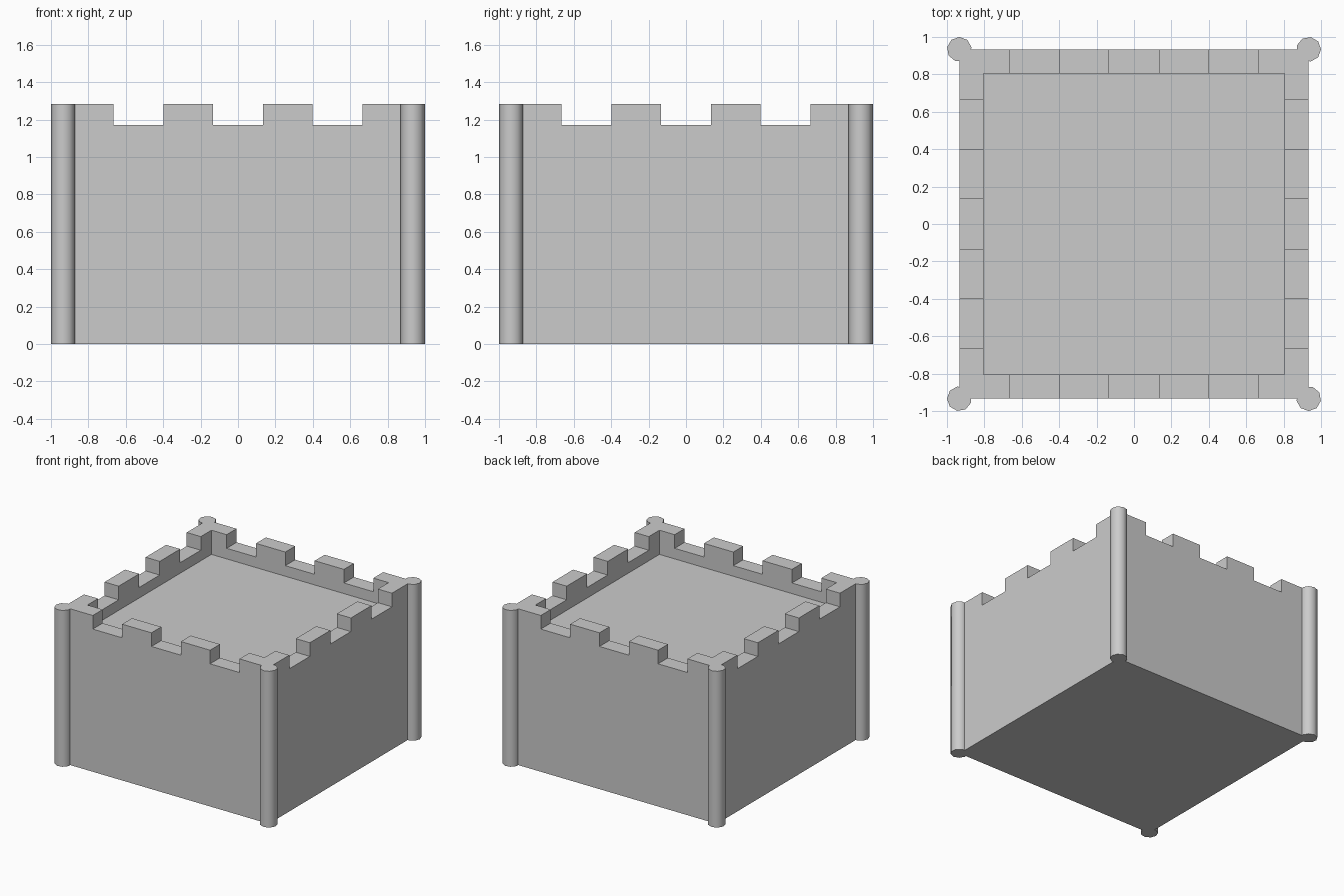
import bpy, bmesh
from math import radians
from mathutils import Matrix, Vector

if "Cube" in bpy.data.objects:
    bpy.data.objects.remove(bpy.data.objects["Cube"])

OUTER, INNER = 0.933, 0.805      # wall faces
TOP, SILL, FLOOR = 1.284, 1.172, 1.085
SLOTS = (-0.533, 0.0, 0.533)     # crenel centres
SLOT_W = 0.267


def boxes(name, specs):
    """One object made of separate boxes, each given as (low corner, high corner)."""
    bm = bmesh.new()
    for lo, hi in specs:
        lo, hi = Vector(lo), Vector(hi)
        bmesh.ops.create_cube(bm, size=1, matrix=Matrix.Translation((lo + hi) / 2)
                              @ Matrix.Diagonal((*(hi - lo), 1)))
    mesh = bpy.data.meshes.new(name)
    bm.to_mesh(mesh)
    bm.free()
    obj = bpy.data.objects.new(name, mesh)
    bpy.context.collection.objects.link(obj)
    return obj


# Square keep, solid up to the roof floor
keep = boxes("keep_walls", [((-OUTER, -OUTER, 0), (OUTER, OUTER, TOP))])

# Cutters: sunken roof and the crenels running both ways
h = SLOT_W / 2
cutters = [
    boxes("roof_cutter", [((-INNER, -INNER, FLOOR), (INNER, INNER, 2))]),
    boxes("crenel_cutter_x", [((c - h, -1.2, SILL), (c + h, 1.2, 1.8)) for c in SLOTS]),
    boxes("crenel_cutter_y", [((-1.2, c - h, SILL), (1.2, c + h, 1.8)) for c in SLOTS]),
]
for cutter in cutters:
    cutter.hide_render = True
    cutter.hide_viewport = True
    cutter.display_type = 'WIRE'
    mod = keep.modifiers.new(cutter.name, 'BOOLEAN')
    mod.operation = 'DIFFERENCE'
    mod.solver = 'EXACT'
    mod.object = cutter

# Nine-sided corner pillars, each turned a quarter from the last
corners = {"back_left": (-1, 1, 0), "back_right": (1, 1, -90),
           "front_right": (1, -1, 180), "front_left": (-1, -1, 90)}
for name, (sx, sy, turn) in corners.items():
    bpy.ops.mesh.primitive_cylinder_add(
        vertices=9, radius=0.066, depth=TOP,
        location=(sx * 0.934, sy * 0.934, TOP / 2), rotation=(0, 0, radians(turn)))
    pillar = bpy.context.object
    pillar.name = name + "_pillar"
    bpy.ops.object.shade_smooth_by_angle(angle=radians(45))
